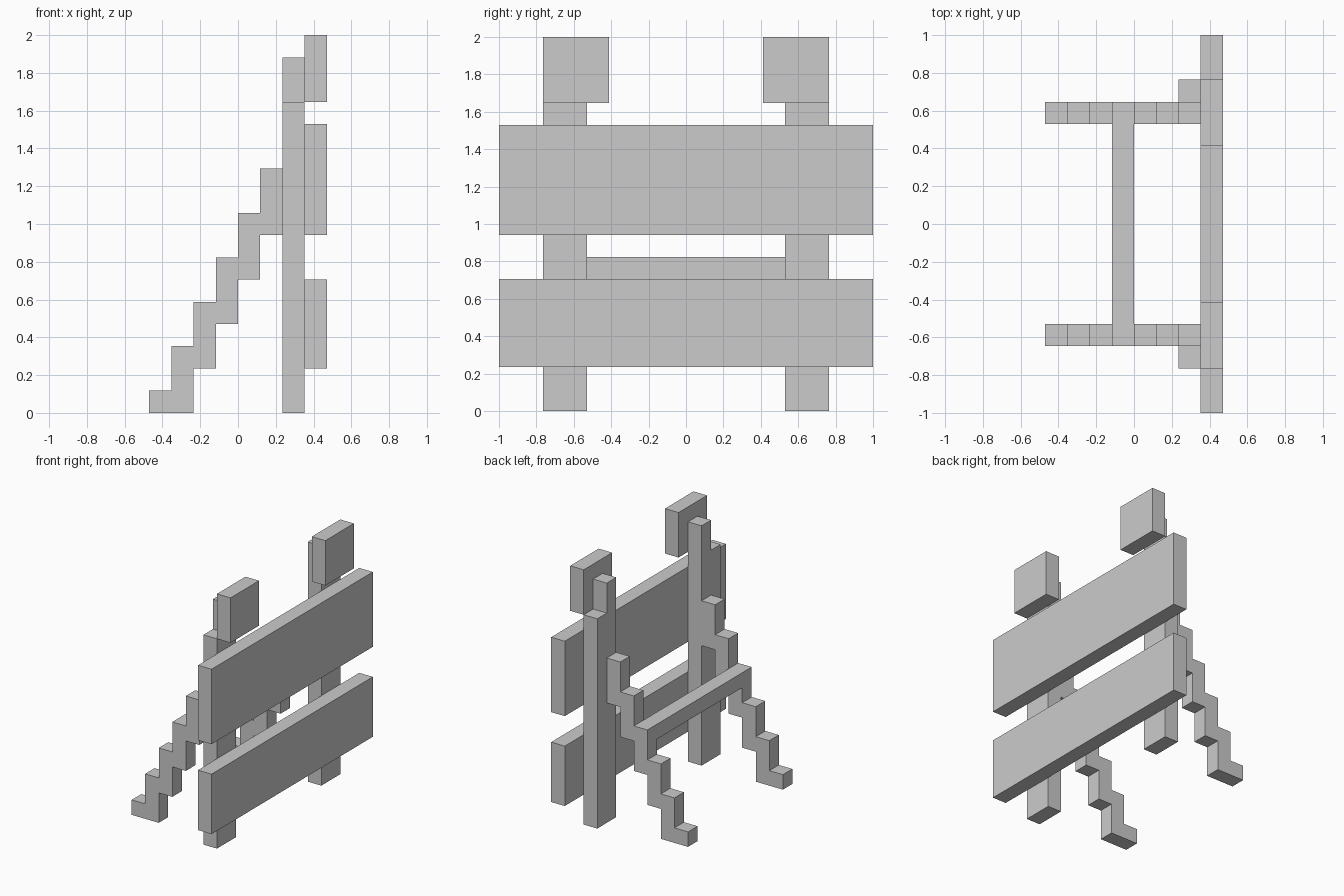
import bpy, bmesh
from mathutils import Vector

if "Cube" in bpy.data.objects:
    bpy.data.objects.remove(bpy.data.objects["Cube"])

U = 2 / 17  # everything sits on a 17-unit block grid


def extrude(name, profile, place, axis, depth, mirror=False):
    """Extrude a 2D profile (grid units) along an axis, optionally mirrored over y = 0."""
    bm = bmesh.new()
    face = bm.faces.new([bm.verts.new(Vector(place(a, b)) * U) for a, b in profile])
    ext = bmesh.ops.extrude_face_region(bm, geom=[face])
    verts = [g for g in ext["geom"] if isinstance(g, bmesh.types.BMVert)]
    bmesh.ops.translate(bm, verts=verts, vec=Vector(axis) * depth * U)
    bmesh.ops.recalc_face_normals(bm, faces=bm.faces)
    mesh = bpy.data.meshes.new(name)
    bm.to_mesh(mesh)
    bm.free()
    obj = bpy.data.objects.new(name, mesh)
    bpy.context.collection.objects.link(obj)
    if mirror:
        mod = obj.modifiers.new("both_sides", 'MIRROR')
        mod.use_axis = (False, True, False)
        mod.use_mirror_merge = False
    return obj


def upright(name, profile, x, depth=1, mirror=False):
    """Profile in the y-z plane, thickness along x."""
    return extrude(name, profile, lambda y, z: (x, y, z), (1, 0, 0), depth, mirror)


def rect(a0, a1, b0, b1):
    return [(a0, b0), (a1, b0), (a1, b1), (a0, b1)]


# Planks across the front of the barricade
upright("lower_plank", rect(-8.5, 8.5, 2, 6), 3)
upright("upper_plank", rect(-8.5, 8.5, 8, 13), 3)

# Warning lamps at the top
upright("lamp", rect(3.5, 6.5, 14, 17), 3, mirror=True)

# Posts, with a narrow raised inner half behind each lamp
upright("post", [(4.5, 0), (6.5, 0), (6.5, 14), (5.5, 14), (5.5, 16), (4.5, 16)],
        2, mirror=True)

# Stepped rear braces
top, under = [], [(-4, 0)]
for i in range(6):
    top += [(i - 4, 2 * i + 1), (i - 3, 2 * i + 1)]
    if i:
        under += [(i - 3, 2 * i - 2), (i - 3, 2 * i)]
under[-1:] = []  # last step ends against the post
extrude("rear_brace", under + top[::-1], lambda x, z: (x, 4.5, z), (0, 1, 0), 1, mirror=True)

# Bar joining the braces
upright("cross_bar", rect(-4.5, 4.5, 6, 7), -1)
